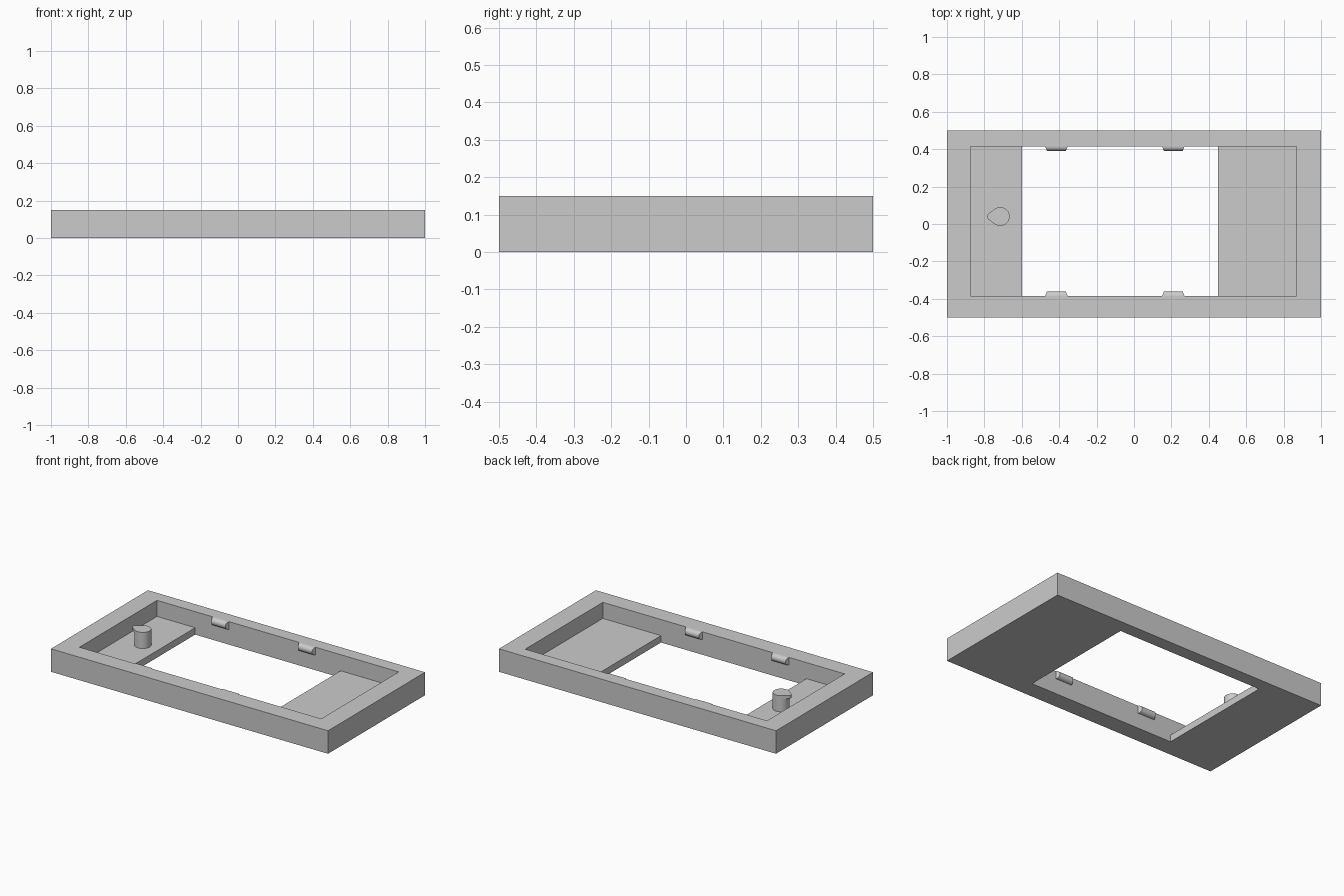
import bpy, bmesh, math
from mathutils import Vector

cube = bpy.data.objects.get("Cube")
if cube:
    bpy.data.objects.remove(cube, do_unlink=True)

# Material
grey = bpy.data.materials.new("light grey")
grey.use_nodes = True
colour = (0.6, 0.6, 0.6, 1)
grey.diffuse_color = colour
grey.node_tree.nodes["Principled BSDF"].inputs["Base Color"].default_value = colour

HEIGHT, FLOOR = 0.15, 0.045
BACK, FRONT = 0.415, -0.385


def prism(name, profile, sweep):
    """Extrude a closed outline of 3D points along a vector."""
    bm = bmesh.new()
    face = bm.faces.new([bm.verts.new(p) for p in profile])
    ext = bmesh.ops.extrude_face_region(bm, geom=[face])
    verts = [g for g in ext["geom"] if isinstance(g, bmesh.types.BMVert)]
    bmesh.ops.translate(bm, verts=verts, vec=Vector(sweep))
    bmesh.ops.recalc_face_normals(bm, faces=bm.faces)
    mesh = bpy.data.meshes.new(name)
    bm.to_mesh(mesh)
    bm.free()
    mesh.materials.append(grey)
    obj = bpy.data.objects.new(name, mesh)
    bpy.context.collection.objects.link(obj)
    return obj


def smooth(obj):
    bpy.ops.object.select_all(action='DESELECT')
    obj.select_set(True)
    bpy.context.view_layer.objects.active = obj
    bpy.ops.object.shade_smooth_by_angle(angle=math.radians(35))


# Tray frame: a block with a stepped pocket that opens through the bottom
frame = prism("frame", [(-1, -0.5, 0), (1, -0.5, 0), (1, 0.5, 0), (-1, 0.5, 0)], (0, 0, HEIGHT))
step = [(-0.875, 0.3), (-0.875, FLOOR), (-0.6, FLOOR), (-0.6, -0.1),
        (0.45, -0.1), (0.45, FLOOR), (0.87, FLOOR), (0.87, 0.3)]
cutter = prism("pocket_cutter", [(x, FRONT, z) for x, z in step], (0, BACK - FRONT, 0))
cutter.hide_render = True
cut = frame.modifiers.new("pocket", 'BOOLEAN')
cut.operation = 'DIFFERENCE'
cut.solver = 'EXACT'
cut.object = cutter
bpy.context.view_layer.objects.active = frame
bpy.ops.object.modifier_apply(modifier=cut.name)
bpy.data.objects.remove(cutter, do_unlink=True)

# Rounded snap clips along both long walls, with slightly tapered ends
R = 0.025
for side, wall, inward in (("back", BACK, -1), ("front", FRONT, 1)):
    for end, x in (("right", -0.415), ("left", 0.21)):
        angles = [math.pi * (i / 12 - 0.5) for i in range(13)]
        outline = [(x - 0.06, wall + inward * R * math.cos(a), HEIGHT - R + R * math.sin(a))
                   for a in angles]
        clip = prism(f"{side}_{end}_clip", outline, (0.12, 0, 0))
        for v in clip.data.vertices:
            depth = abs(v.co.y - wall)
            v.co.x -= math.copysign(0.4 * depth, v.co.x - x)
        smooth(clip)

# Post with a teardrop hook cap
PX, PY, PR = -0.715, 0.04, 0.05
CAP = 0.02
post_ring = [(PX + PR * math.cos(a), PY + PR * math.sin(a), FLOOR)
             for a in (math.tau * i / 48 for i in range(48))]
smooth(prism("post", post_ring, (0, 0, HEIGHT - CAP - FLOOR)))

TIP, TR = PX - 0.048, 0.022
lean = math.acos((PR - TR) / (PX - TIP))
cap_ring = []
for i in range(33):
    a = -(math.pi - lean) + 2 * (math.pi - lean) * i / 32
    cap_ring.append((PX + PR * math.cos(a), PY + PR * math.sin(a), HEIGHT - CAP))
for i in range(13):
    a = math.pi - lean + 2 * lean * i / 12
    cap_ring.append((TIP + TR * math.cos(a), PY + TR * math.sin(a), HEIGHT - CAP))
smooth(prism("post_hook_cap", cap_ring, (0, 0, CAP)))
